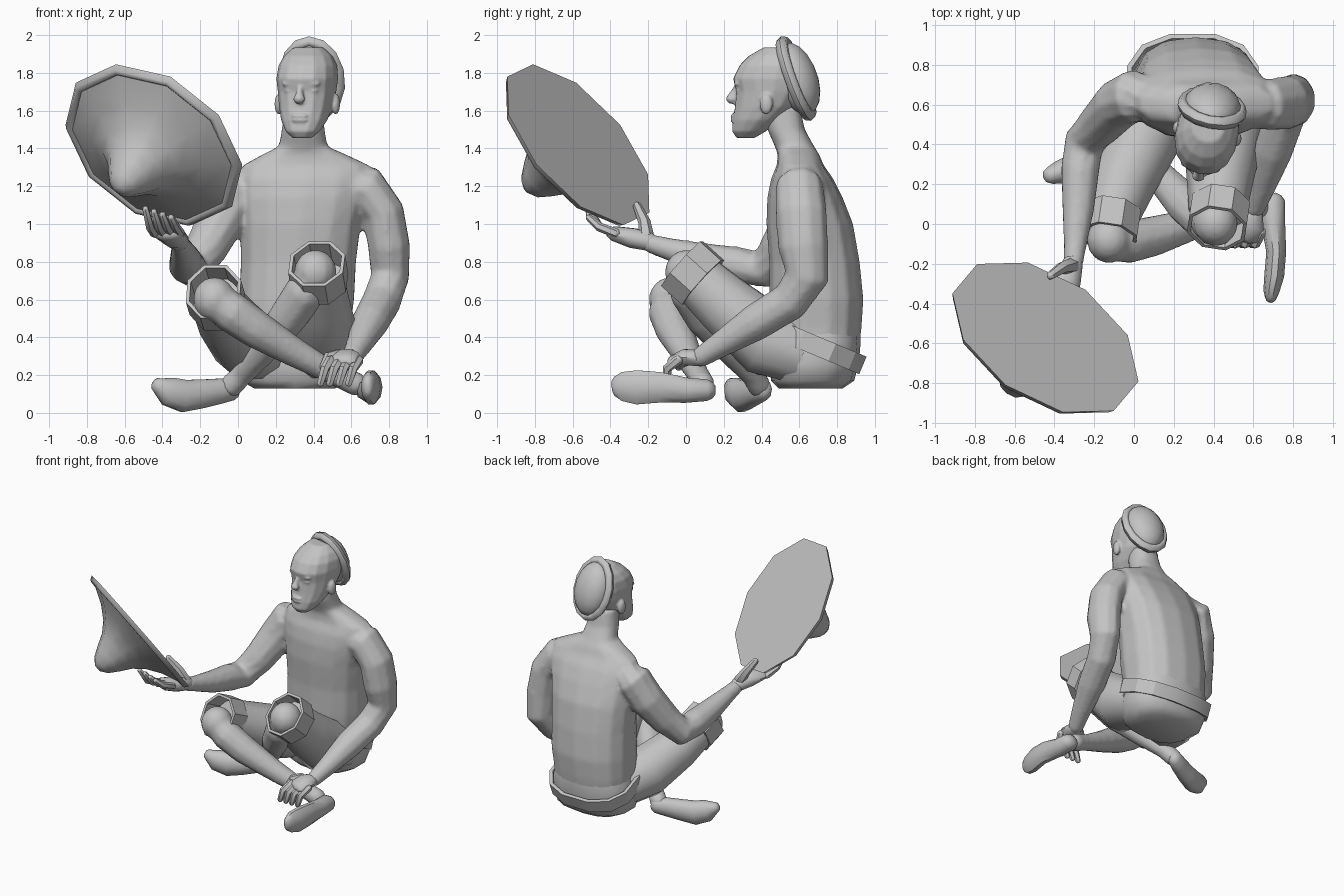
import bpy, bmesh, math
from mathutils import Vector, Matrix

cube = bpy.data.objects.get("Cube")
if cube:
    bpy.data.objects.remove(cube)

grey = bpy.data.materials.new("plain_grey")
grey.use_nodes = True
grey.diffuse_color = (0.55, 0.55, 0.55, 1)
grey.node_tree.nodes["Principled BSDF"].inputs["Base Color"].default_value = (0.55, 0.55, 0.55, 1)


def select(objects):
    bpy.ops.object.select_all(action='DESELECT')
    for ob in objects:
        ob.select_set(True)
    bpy.context.view_layer.objects.active = objects[0]


def finish(name, bm, angle=45):
    bmesh.ops.recalc_face_normals(bm, faces=bm.faces)
    mesh = bpy.data.meshes.new(name)
    bm.to_mesh(mesh)
    bm.free()
    ob = bpy.data.objects.new(name, mesh)
    bpy.context.collection.objects.link(ob)
    mesh.materials.append(grey)
    select([ob])
    bpy.ops.object.shade_smooth_by_angle(angle=math.radians(angle))
    return ob


def fuse(name, objects, voxel, rounds):
    """Join overlapping parts into one continuous skin."""
    select(objects)
    bpy.ops.object.join()
    ob = bpy.context.view_layer.objects.active
    ob.name = name
    skin = ob.modifiers.new("skin", 'REMESH')
    skin.mode, skin.voxel_size, skin.use_smooth_shade = 'VOXEL', voxel, True
    soft = ob.modifiers.new("soften", 'SMOOTH')
    soft.factor, soft.iterations = 0.5, rounds
    return ob


def loft(name, rings, caps=True, angle=45):
    """Skin a list of equal point rings."""
    bm = bmesh.new()
    loops = [[bm.verts.new(p) for p in ring] for ring in rings]
    n = len(loops[0])
    for a, b in zip(loops, loops[1:]):
        for i in range(n):
            bm.faces.new((a[i], a[(i + 1) % n], b[(i + 1) % n], b[i]))
    if caps:
        bm.faces.new(loops[0])
        bm.faces.new(loops[-1])
    return finish(name, bm, angle)


def oval(c, u, v, ru, rv, n, power=1.0):
    pts = []
    for i in range(n):
        a = 2 * math.pi * (i + 0.5) / n
        p, q = math.cos(a), math.sin(a)
        p = math.copysign(abs(p) ** power, p)
        q = math.copysign(abs(q) ** power, q)
        pts.append(c + u * p * ru + v * q * rv)
    return pts


def limb(name, path, ref=(0, 0, 1), n=10, dome=True):
    """Tube along (x, y, z, radius[, radius across]) points with rounded ends."""
    pts = [Vector(p[:3]) for p in path]
    rings = []
    for i, p in enumerate(path):
        t = (pts[min(i + 1, len(pts) - 1)] - pts[max(i - 1, 0)]).normalized()
        u = Vector(ref)
        u = (u - t * u.dot(t)).normalized()
        v = t.cross(u)
        ru, rv = p[3], p[-1]
        ends = [(0, 1)]
        if dome and i == 0:
            ends = [(-0.75, 0.4), (-0.5, 0.75), (0, 1)]
        elif dome and i == len(path) - 1:
            ends = [(0, 1), (0.5, 0.75), (0.75, 0.4)]
        for off, s in ends:
            rings.append(oval(pts[i] + t * off * min(ru, rv), u, v, ru * s, rv * s, n))
    return loft(name, rings)


def stack(name, levels, n=14, power=0.9):
    """Horizontal ovals (x, y, z, half width, half depth)."""
    X, Y = Vector((1, 0, 0)), Vector((0, 1, 0))
    return loft(name, [oval(Vector(l[:3]), X, Y, l[3], l[4], n, power) for l in levels])


def band(name, centre, axis, ref, ru, rv, height, thick, n, power=1.0):
    """Open ring with a rectangular section."""
    c, t, u = Vector(centre), Vector(axis).normalized(), Vector(ref)
    u = (u - t * u.dot(t)).normalized()
    v = t.cross(u)
    section = [(-1, 0), (1, 0), (1, -thick), (-1, -thick), (-1, 0)]
    rings = [oval(c + t * h * height / 2, u, v, ru + d, rv + d, n, power) for h, d in section]
    return loft(name, rings, caps=False, angle=30)


def ball(name, centre, scale, rot=None, segs=12):
    bm = bmesh.new()
    bmesh.ops.create_uvsphere(bm, u_segments=segs, v_segments=segs // 2 + 2, radius=1)
    m = Matrix.Translation(centre) @ (rot or Matrix()) @ Matrix.Diagonal((*scale, 1))
    bm.transform(m)
    return finish(name, bm, 60)


# Torso, neck and arms, fused into one skin
torso = stack("torso", [
    (.3, .69, .28, .29, .22), (.3, .69, .45, .30, .24), (.31, .69, .6, .31, .25),
    (.32, .68, .8, .31, .24), (.33, .655, 1.0, .325, .23), (.345, .63, 1.14, .345, .2),
    (.355, .615, 1.24, .36, .165), (.36, .605, 1.31, .34, .125), (.35, .595, 1.37, .22, .11),
    (.345, .575, 1.41, .13, .105), (.345, .53, 1.5, .115, .1), (.35, .51, 1.62, .1, .095)],
    power=0.82)
left_arm = limb("left_arm", [(.53, .595, 1.2, .1, .11), (.68, .6, 1.19, .125, .13), (.77, .61, 1.06, .115, .137),
                (.8, .62, .88, .115, .135), (.805, .64, .72, .105, .12), (.76, .55, .59, .105),
                (.7, .37, .48, .1), (.64, .18, .36, .07), (.6, .07, .29, .055)], ref=(1, 0, 0))
right_arm = limb("right_arm", [(.1, .63, 1.21, .11), (.0, .645, 1.18, .135), (-.08, .6, 1.04, .13),
                 (-.17, .5, .87, .115), (-.25, .41, .76, .105), (-.27, .28, .78, .1),
                 (-.28, .08, .82, .083), (-.295, -.1, .87, .06), (-.305, -.2, .9, .05)], ref=(1, 0, 0))
fuse("upper_body", [torso, left_arm, right_arm], .016, 5)

# Shorts: seat, waistband, legs and cuffs
stack("shorts_seat", [(.3, .66, .13, .22, .17), (.3, .67, .17, .29, .22),
                      (.3, .68, .26, .32, .235), (.3, .69, .38, .31, .235), (.3, .69, .44, .29, .23)],
      power=0.82)
band("waistband", (.295, .69, .355), (0, .42, 1), (1, 0, 0), .34, .275, .1, .025, 12, 0.82)
limb("right_shorts_leg", [(.14, .62, .32, .17), (.04, .43, .38, .19), (-.06, .2, .5, .165),
                          (-.115, .04, .59, .14)], dome=False)
limb("left_shorts_leg", [(.45, .62, .31, .17), (.45, .43, .38, .2), (.43, .2, .58, .165),
                         (.42, .06, .71, .145)], dome=False)
band("right_cuff", (-.12, 0, .61), (-.15, -1, .5), (0, 0, 1), .17, .155, .15, .02, 8)
band("left_cuff", (.425, .035, .74), (-.15, -1, .9), (0, 0, 1), .17, .158, .15, .02, 8)

# Crossed legs, each knee fused with its shin
right_knee = ball("right_knee", (-.125, -.08, .6), (.115, .12, .12))
right_shin = limb("right_shin", [(-.11, -.09, .59, .1), (-.03, -.09, .53, .11), (.1, -.06, .44, .103),
                  (.3, .0, .32, .08), (.5, .06, .21, .06), (.63, .09, .15, .065)], ref=(0, 1, 0))
fuse("right_lower_leg", [right_knee, right_shin], .016, 5)
left_knee = ball("left_knee", (.41, .005, .745), (.115, .12, .12))
left_shin = limb("left_shin", [(.4, .01, .71, .1), (.355, .02, .64, .11), (.26, .1, .5, .103),
                 (.13, .24, .33, .08), (.02, .35, .2, .06), (-.04, .39, .14, .065)], ref=(0, 1, 0))
fuse("left_lower_leg", [left_knee, left_shin], .016, 5)

# Feet
limb("right_foot", [(.69, .11, .12, .06, .07), (.7, .0, .12, .07, .06), (.715, -.14, .135, .085, .05),
                    (.705, -.26, .135, .095, .05), (.69, -.34, .14, .08, .04),
                    (.688, -.37, .135, .06, .03)])
limb("left_foot", [(-.03, .41, .125, .06, .05), (-.1, .375, .115, .07, .055), (-.2, .33, .1, .08, .06),
                   (-.29, .295, .09, .09, .065), (-.37, .26, .115, .08, .06), (-.42, .245, .145, .045, .045)])

# Left hand resting on the crossed ankle
limb("left_palm", [(.6, .07, .29, .045, .05), (.575, 0, .295, .045, .085), (.545, -.05, .27, .04, .085)])
for i in range(4):
    x = .48 + i * .05
    limb(f"left_finger_{i + 1}", [(x + .01, -.04, .28, .027), (x - .02, -.1, .235, .025),
                                  (x - .045, -.1, .155, .02)], ref=(1, 0, 0), n=6)
limb("left_thumb", [(.53, .03, .31, .03), (.48, -.01, .3, .026), (.45, -.04, .24, .02)], n=6)

# Right hand pinching the hat brim
limb("right_palm", [(-.305, -.19, .905, .05, .05), (-.335, -.28, .925, .055, .07),
                    (-.375, -.38, .95, .04, .08)])
for i in range(4):
    x = -.44 + i * .045
    limb(f"right_finger_{i + 1}", [(x, -.37, .95, .026), (x - .025, -.46, .985, .024),
                                   (x - .05, -.515, 1.08 - i * .015, .018)], ref=(1, 0, 0), n=6)
limb("right_thumb", [(-.31, -.21, .93, .042), (-.36, -.22, 1.01, .033), (-.42, -.26, 1.1, .022)],
     ref=(1, 0, 0), n=6)

# Conical hat with a closed flat opening
centre, axis = Vector((-.445, -.57, 1.42)), Vector((.45, .67, .59)).normalized()
u = Vector((-.465, .22, .105))
u = (u - axis * u.dot(axis)).normalized()
u = Matrix.Rotation(math.pi / 10, 3, axis) @ u
v = axis.cross(u)
profile = [(.528, 0), (.51, .03), (.49, .035), (.475, .025), (.33, .085), (.23, .15), (.165, .22),
           (.12, .3), (.075, .37), (.025, .405)]
loft("conical_hat", [oval(centre - axis * h, u, v, r, r, 10) for r, h in profile], angle=50)

# Head with its features fused in
parts = []
levels = [(1.455, .265, .36, .05), (1.49, .24, .42, .09), (1.55, .245, .5, .122),
          (1.62, .255, .58, .14), (1.70, .262, .63, .152), (1.77, .245, .66, .16),
          (1.84, .28, .66, .152), (1.89, .33, .64, .127), (1.935, .41, .58, .08)]
parts.append(stack("head", [(.37, (f + b) / 2, z, w, (b - f) / 2) for z, f, b, w in levels]))
parts.append(limb("nose", [(.37, .265, 1.73, .014), (.37, .248, 1.69, .022, .02),
                           (.37, .235, 1.66, .03, .034)], ref=(0, 1, 0), n=8))
for z in (1.573, 1.55):
    parts.append(ball("lip", (.37, .25, z), (.045, .018, .012)))
for s, side in ((-1, "right"), (1, "left")):
    parts.append(ball(side + "_eye", (.37 + s * .06, .287, 1.705), (.03, .016, .012)))
    parts.append(ball(side + "_brow", (.37 + s * .06, .284, 1.742), (.045, .02, .014)))
    parts.append(ball(side + "_ear", (.37 + s * .153, .455, 1.635), (.024, .036, .056)))
head = [fuse("head", parts, .008, 4)]

# Round cap on the back of the head with a rolled edge
tilt = Matrix.Rotation(math.radians(20), 4, 'X')
head.append(ball("cap", (.37, .59, 1.77), (.145, .11, .2), tilt, 14))
mid, side, up = Vector((.37, .585, 1.77)), Vector((1, 0, 0)), tilt.to_3x3() @ Vector((0, 0, 1))
back = side.cross(up)
roll = [oval(mid + back * .034 * math.sin(a), side, up, .15 + .028 * math.cos(a),
             .21 + .028 * math.cos(a), 14) for a in [k * math.pi / 3 for k in range(7)]]
head.append(loft("cap_roll", roll, caps=False, angle=70))

# Turn the head slightly to the side
pivot = Matrix.Translation((.37, .47, 0))
turn = pivot @ Matrix.Rotation(-.2, 4, 'Z') @ pivot.inverted()
for ob in head:
    ob.data.transform(turn)
